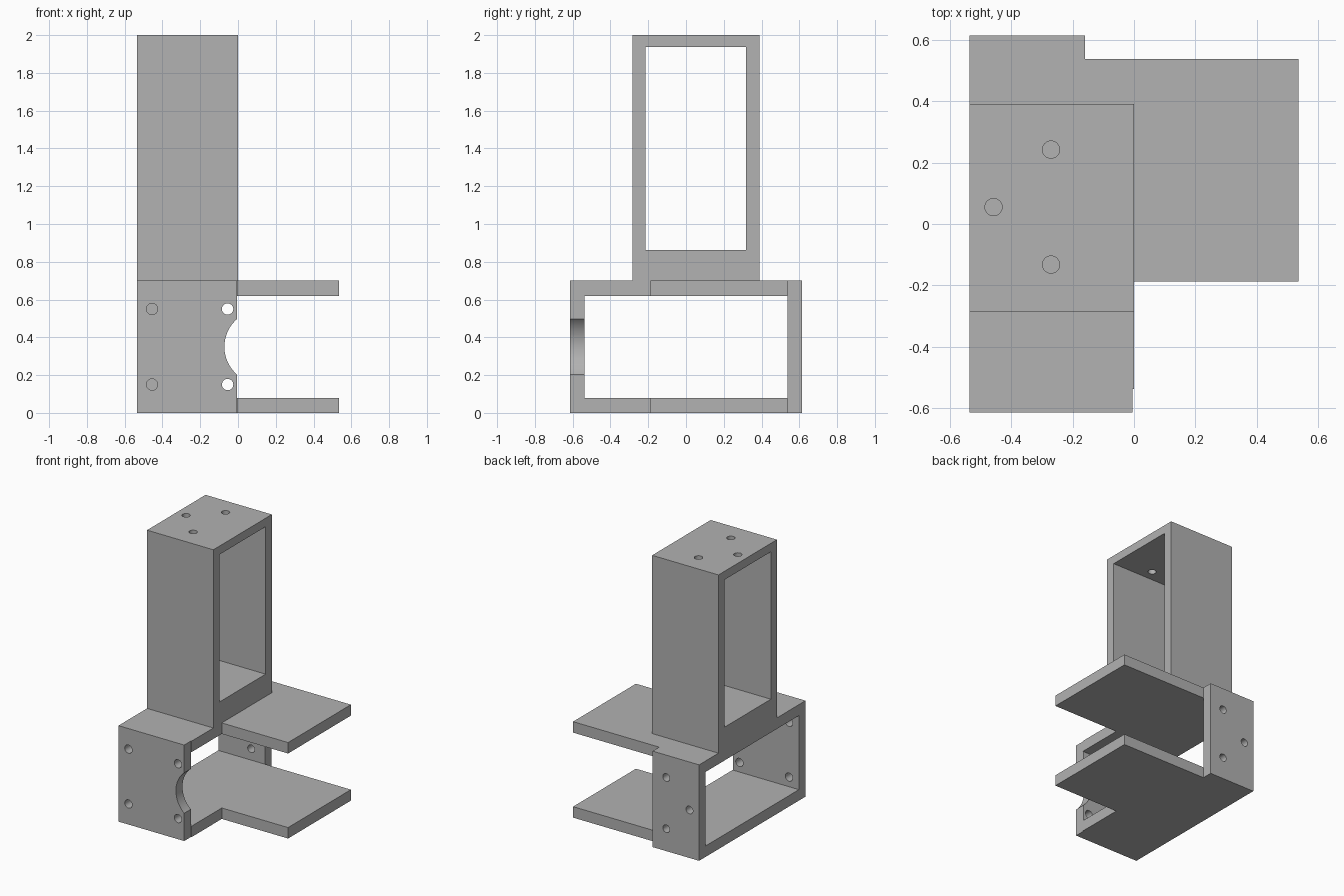
import bpy
import bmesh
import math
from mathutils import Matrix, Vector

if "Cube" in bpy.data.objects:
    bpy.data.objects.remove(bpy.data.objects["Cube"], do_unlink=True)

grey = bpy.data.materials.new("plain grey")
grey.use_nodes = True
grey.diffuse_color = (0.445, 0.445, 0.445, 1)
grey.node_tree.nodes["Principled BSDF"].inputs["Base Color"].default_value = grey.diffuse_color

# Main dimensions
LEFT, RIGHT = -0.535, 0.535
DEPTH, INNER = 0.613, 0.537
HEIGHT, SLAB = 0.7, 0.08
MID_Z = HEIGHT / 2
HOLE = 0.028


def add_mesh(name, bm):
    bmesh.ops.recalc_face_normals(bm, faces=bm.faces)
    mesh = bpy.data.meshes.new(name)
    bm.to_mesh(mesh)
    bm.free()
    mesh.materials.append(grey)
    obj = bpy.data.objects.new(name, mesh)
    bpy.context.collection.objects.link(obj)
    return obj


def box(name, low, high):
    low, high = Vector(low), Vector(high)
    bm = bmesh.new()
    bmesh.ops.create_cube(bm, size=1, matrix=Matrix.Translation((low + high) / 2)
                          @ Matrix.Diagonal((*(high - low), 1)))
    return add_mesh(name, bm)


def cylinder(centre, radius, axis, segments=32):
    turn = Matrix.Rotation(math.pi / 2, 4, 'X') if axis == 'Y' else Matrix.Identity(4)
    bm = bmesh.new()
    bmesh.ops.create_cone(bm, cap_ends=True, segments=segments, radius1=radius,
                          radius2=radius, depth=0.3,
                          matrix=Matrix.Translation(centre) @ turn)
    return add_mesh("cutter", bm)


def extrude_outline(name, outline, z, height):
    bm = bmesh.new()
    face = bm.faces.new([bm.verts.new((x, y, z)) for x, y in outline])
    top = bmesh.ops.extrude_face_region(bm, geom=[face])["geom"]
    bmesh.ops.translate(bm, vec=(0, 0, height),
                        verts=[v for v in top if isinstance(v, bmesh.types.BMVert)])
    return add_mesh(name, bm)


def activate(obj):
    bpy.ops.object.select_all(action='DESELECT')
    obj.select_set(True)
    bpy.context.view_layer.objects.active = obj


def cut(obj, cutters):
    for cutter in cutters:
        cutter.hide_render = True
        mod = obj.modifiers.new("cut", 'BOOLEAN')
        mod.operation = 'DIFFERENCE'
        mod.solver = 'EXACT'
        mod.object = cutter
        activate(obj)
        bpy.ops.object.modifier_apply(modifier=mod.name)
        bpy.data.objects.remove(cutter, do_unlink=True)
    activate(obj)
    bpy.ops.object.shade_smooth_by_angle(angle=math.radians(30))


# Two stepped shelves, wider at the back
outline = [(LEFT, -INNER), (0, -INNER), (0, -0.187), (RIGHT, -0.187),
           (RIGHT, INNER), (LEFT, INNER)]
extrude_outline("lower_shelf", outline, 0, SLAB)
extrude_outline("upper_shelf", outline, HEIGHT - SLAB, SLAB)

# Front wall with four screw holes and a round notch in its edge
front = box("front_wall", (LEFT, -DEPTH, 0), (-0.005, -INNER, HEIGHT))
front_cutters = [cylinder((x, -0.575, MID_Z + dz), 0.03, 'Y')
                 for x in (-0.455, -0.055) for dz in (-0.2, 0.2)]
front_cutters.append(cylinder((0.123, -0.575, MID_Z), 0.195, 'Y', 96))
cut(front, front_cutters)

# Three holes share one bolt circle on the back wall and the tower roof
BOLT_X, BOLT_R = -0.27, 0.187
bolts = [(0, BOLT_R), (0, -BOLT_R), (-BOLT_R, 0)]

back = box("back_wall", (LEFT, INNER, 0), (-0.16, DEPTH, HEIGHT))
cut(back, [cylinder((BOLT_X + a, 0.575, MID_Z + b), HOLE, 'Y') for a, b in bolts])

# Tall tower, open from side to side, with a thick base
tower = box("tower_frame", (LEFT, -0.284, HEIGHT), (0, 0.39, 2))
window = box("cutter", (LEFT - 0.1, -0.214, 0.863), (0.1, 0.318, 1.938))
cut(tower, [window] + [cylinder((BOLT_X + a, 0.055 + b, 1.97), HOLE, 'Z')
                       for a, b in bolts])
